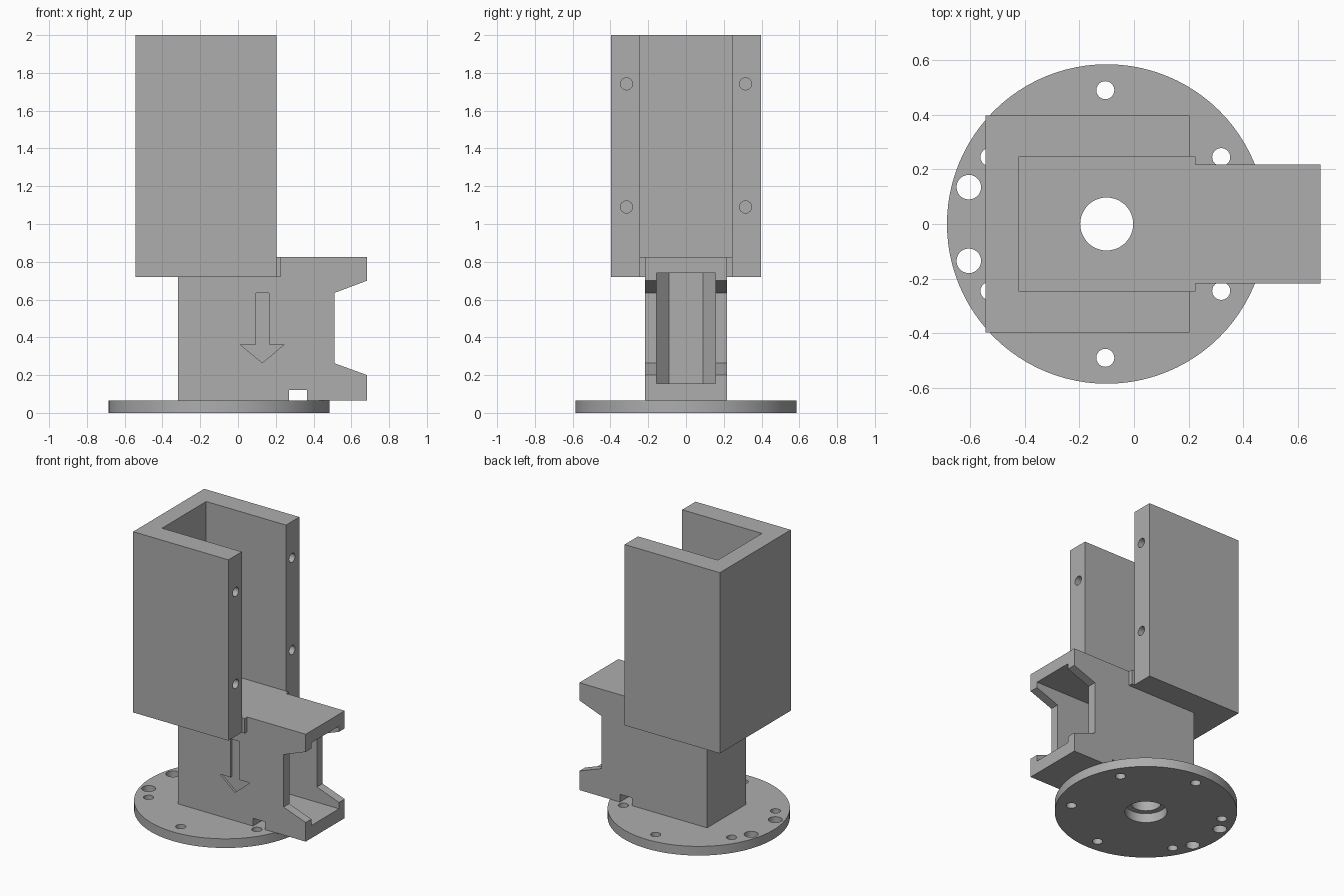
import bpy, bmesh, math
from mathutils import Vector

if "Cube" in bpy.data.objects:
    bpy.data.objects.remove(bpy.data.objects["Cube"])

grey = bpy.data.materials.new("plain grey")
grey.diffuse_color = (0.42, 0.42, 0.42, 1)
grey.use_nodes = True
grey.node_tree.nodes["Principled BSDF"].inputs["Base Color"].default_value = grey.diffuse_color


def prism(name, pts, axis, lo, hi):
    """Extrude a 2D outline: axis 'z' takes (x, y) points, axis 'y' takes (x, z)."""
    place = {"z": lambda p, d: (p[0], p[1], d), "y": lambda p, d: (p[0], d, p[1]),
             "x": lambda p, d: (d, p[0], p[1])}[axis]
    bm = bmesh.new()
    face = bm.faces.new([bm.verts.new(place(p, lo)) for p in pts])
    ext = bmesh.ops.extrude_face_region(bm, geom=[face])
    shift = Vector(place((0, 0), hi - lo))
    bmesh.ops.translate(bm, verts=[v for v in ext["geom"] if isinstance(v, bmesh.types.BMVert)],
                        vec=shift)
    bmesh.ops.recalc_face_normals(bm, faces=bm.faces)
    me = bpy.data.meshes.new(name)
    bm.to_mesh(me)
    bm.free()
    me.materials.append(grey)
    ob = bpy.data.objects.new(name, me)
    bpy.context.collection.objects.link(ob)
    return ob


def box(name, x, y, z):
    return prism(name, [(x[0], y[0]), (x[1], y[0]), (x[1], y[1]), (x[0], y[1])], "z", *z)


def rod(name, centre, r, axis, lo, hi, n=40):
    pts = [(centre[0] + r * math.cos(2 * math.pi * i / n),
            centre[1] + r * math.sin(2 * math.pi * i / n)) for i in range(n)]
    return prism(name, pts, axis, lo, hi)


def combine(target, other, operation):
    """Boolean another object into the target and remove it."""
    other.hide_render = True
    mod = target.modifiers.new("bool", "BOOLEAN")
    mod.operation, mod.solver, mod.object = operation, "EXACT", other
    dg = bpy.context.evaluated_depsgraph_get()
    dg.update()
    mesh = bpy.data.meshes.new_from_object(target.evaluated_get(dg))
    target.modifiers.clear()
    target.data = mesh
    bpy.data.objects.remove(other)


CX = -0.10  # axis of the disc and bore

# Three-sided upright sleeve with a floor
housing = box("sleeve_housing", (-0.543, 0.203), (-0.397, 0.397), (0.72, 2.0))
combine(housing, box("channel", (-0.422, 0.4), (-0.247, 0.247), (0.825, 2.1)), "DIFFERENCE")

# Screw holes in the sleeve's open edges
for y in (-0.315, 0.315):
    for z in (1.09, 1.742):
        combine(housing, rod("screw_hole", (y, z), 0.032, "x", 0.0, 0.3, 24), "DIFFERENCE")

# Body with flared jaws and a slot underneath
body = prism("body", [(-0.318, 0.065), (0.27, 0.065), (0.27, 0.12), (0.365, 0.12),
                      (0.365, 0.065), (0.683, 0.065), (0.683, 0.2), (0.51, 0.263),
                      (0.51, 0.635), (0.683, 0.7), (0.683, 0.825), (-0.318, 0.825)],
             "y", -0.218, 0.218)
combine(housing, body, "UNION")

# Small lip where the arm leaves the sleeve
combine(housing, box("lip", (0.1, 0.225), (-0.247, 0.247), (0.72, 0.825)), "UNION")

# Base disc
combine(housing, rod("base_disc", (CX, 0), 0.585, "z", 0, 0.065, 96), "UNION")

# Chamfered pocket opening through the jaws
pocket = prism("pocket", [(0.8, -0.155), (0.8, 0.155), (-0.135, 0.155), (-0.2, 0.09),
                          (-0.2, -0.09), (-0.135, -0.155)], "z", 0.155, 0.74)
combine(housing, pocket, "DIFFERENCE")

# Central bore and wider recess in the disc
combine(housing, rod("bore", (CX, 0), 0.097, "z", -0.1, 0.95, 48), "DIFFERENCE")
combine(housing, rod("recess", (CX, 0), 0.135, "z", -0.1, 0.065, 48), "DIFFERENCE")

# Ring of bolt holes plus two larger holes
for i in range(6):
    a = math.radians(30 + 60 * i)
    spot = (CX - 0.005 + 0.49 * math.cos(a), 0.49 * math.sin(a))
    combine(housing, rod("bolt_hole", spot, 0.033, "z", -0.1, 0.1, 24), "DIFFERENCE")
for y in (-0.135, 0.135):
    combine(housing, rod("large_hole", (-0.605, y), 0.045, "z", -0.1, 0.1, 28), "DIFFERENCE")

# Engraved arrow on the front
arrow = prism("arrow", [(0.095, 0.635), (0.163, 0.635), (0.163, 0.363), (0.245, 0.363),
                        (0.129, 0.265), (0.01, 0.363), (0.095, 0.363)], "y", -0.3, -0.203)
combine(housing, arrow, "DIFFERENCE")

bpy.context.view_layer.objects.active = housing
housing.select_set(True)
bpy.ops.object.shade_smooth_by_angle(angle=math.radians(30))
